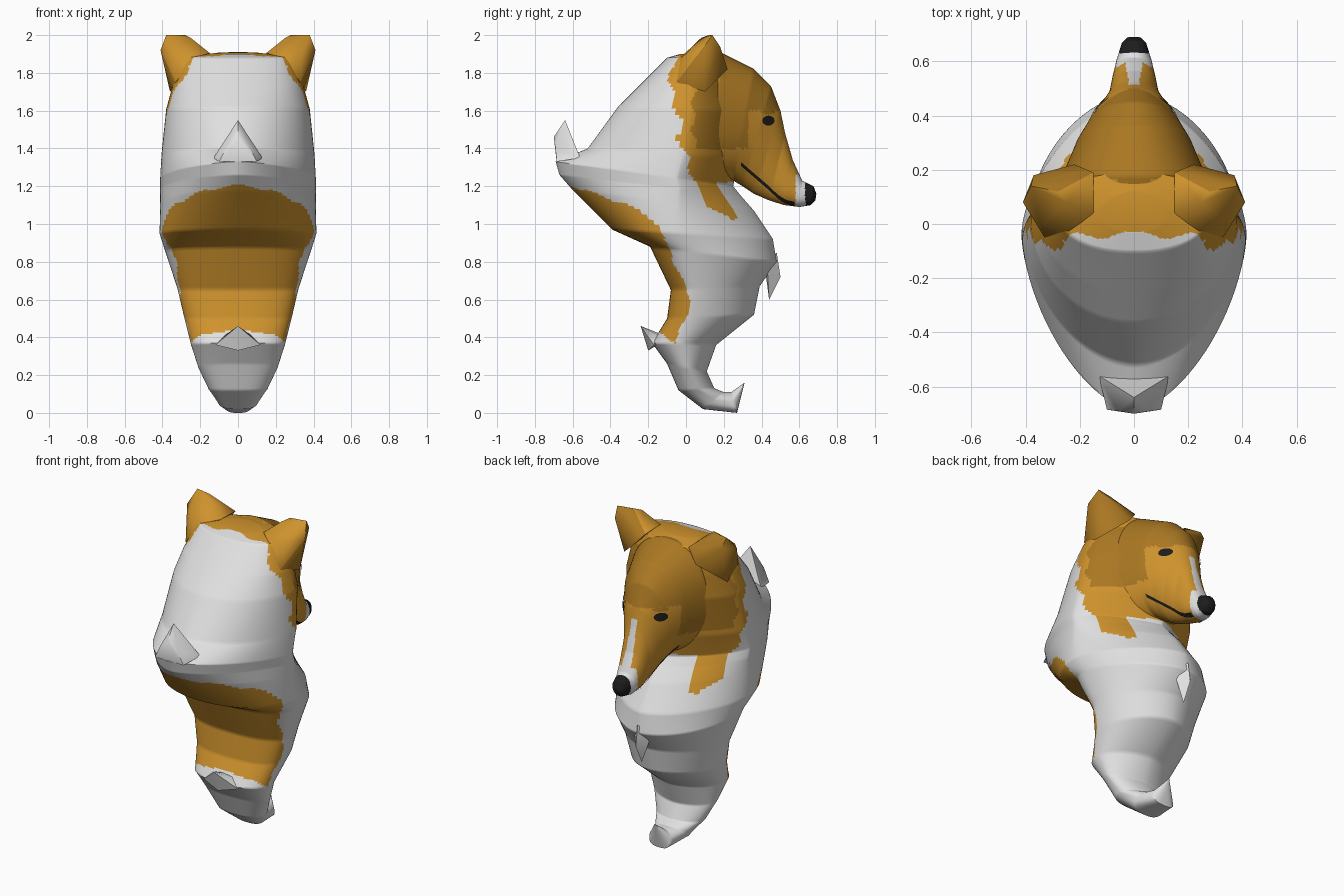
import bpy, bmesh, math
from mathutils import Vector
from mathutils.bvhtree import BVHTree

if "Cube" in bpy.data.objects:
    bpy.data.objects.remove(bpy.data.objects["Cube"])


def mat(name, r, g, b):
    m = bpy.data.materials.new(name)
    m.diffuse_color = (r, g, b, 1)
    m.use_nodes = True
    m.node_tree.nodes["Principled BSDF"].inputs["Base Color"].default_value = m.diffuse_color
    return m


MATS = [mat("white_fur", .75, .75, .75), mat("tan_fur", .62, .29, .026),
        mat("dark_tan_fur", .40, .185, .016), mat("black", .012, .012, .012)]
WHITE, TAN, DARK, BLACK = range(4)


def finish(name, bm, rule):
    bmesh.ops.recalc_face_normals(bm, faces=bm.faces[:])
    for f in bm.faces:
        f.material_index = rule(f.calc_center_median(), f.normal)
    me = bpy.data.meshes.new(name)
    bm.to_mesh(me)
    bm.free()
    for m in MATS:
        me.materials.append(m)
    ob = bpy.data.objects.new(name, me)
    bpy.context.collection.objects.link(ob)
    return ob


def interp(table, t):
    for (a, va), (b, vb) in zip(table, table[1:]):
        if t <= b:
            return va + (vb - va) * max(0, (t - a) / (b - a))
    return table[-1][1]


def loft(name, rows, rule, front_taper=0.0, sub=14, seg=96):
    """Rows: start y,z / end y,z / half width / where it is widest / taper."""
    fine = []
    for p, q in zip(rows, rows[1:]):
        fine += [[a + (b - a) * i / sub for a, b in zip(p, q)] for i in range(sub)]
    fine.append(rows[-1])
    bm = bmesh.new()
    rings = []
    for by, bz, fy, fz, hw, w, power in fine:
        B, F = Vector((0, by, bz)), Vector((0, fy, fz))
        C = B.lerp(F, w)
        ring = []
        for k in range(seg):
            a = math.tau * k / seg
            e = power + front_taper * (math.cos(a) > 0)
            u, s = [math.copysign(abs(v) ** e, v) for v in (math.cos(a), math.sin(a))]
            p = C.lerp(F, u) if u > 0 else C.lerp(B, -u)
            ring.append(bm.verts.new((hw * s, p.y, p.z)))
        rings.append(ring)
    for r, s in zip(rings, rings[1:]):
        for k in range(seg):
            j = (k + 1) % seg
            bm.faces.new((r[k], r[j], s[j], s[k]))
    bm.faces.new(rings[0])
    bm.faces.new(rings[-1])
    return finish(name, bm, rule)


def hull(name, pts, rule, mirror=False):
    bm = bmesh.new()
    for x, y, z in pts:
        bm.verts.new((x, y, z))
        if mirror and x:
            bm.verts.new((-x, y, z))
    bmesh.ops.convex_hull(bm, input=bm.verts[:])
    bmesh.ops.delete(bm, geom=[v for v in bm.verts if not v.link_faces], context='VERTS')
    return finish(name, bm, rule)


# fur colour boundaries as y by height
MANTLE = [(.96, .30), (1.08, .15), (1.2, .06), (1.35, .0), (1.4, -.04), (1.55, -.03),
          (1.7, -.07), (1.86, -.08), (1.9, -.04)]
RUMP = [(.36, -.07), (.5, .0), (.6, .03), (.8, -.06), (.98, -.14), (1.1, -.28),
        (1.13, -.4), (1.2, -.58)]


def cheek_patch(c):
    edge = .04 + .015 * math.sin(45 * c.z)
    return 1.4 < c.z < 1.8 and edge < c.y < .33 and abs(c.x) > .14


def body_rule(c, n):
    wave = .018 * math.sin(38 * c.z) + .012 * math.sin(31 * abs(c.x) + 1)
    if c.z > .97 and c.y > interp(MANTLE, c.z) + wave:
        if c.z > 1.22 or (abs(c.x) > .2 and c.z > 1.0 + wave):
            return DARK if cheek_patch(c) else TAN
    low = .435 - .08 * min(1, abs(c.x) / .25) ** 4 + wave * .5
    high = 1.19 - .1 * (abs(c.x) / .4) ** 2 + wave * .6
    if low < c.z < high and c.y < interp(RUMP, c.z) + wave * .3:
        return TAN
    return WHITE


# body: back line, front line, half width
body = loft("body", [
    (-.03, 1.90, .12, 1.91, .12, .5, .9),
    (-.10, 1.88, .20, 1.89, .28, .5, .9),
    (-.25, 1.73, .26, 1.74, .345, .55, .95),
    (-.36, 1.62, .30, 1.60, .38, .58, 1.0),
    (-.52, 1.40, .28, 1.35, .405, .63, 1.1),
    (-.69, 1.33, .25, 1.20, .412, .68, 1.25),
    (-.67, 1.26, .29, 1.15, .412, .66, 1.25),
    (-.60, 1.18, .36, 1.07, .412, .58, 1.15),
    (-.39, .97, .46, .92, .415, .42, .95),
    (-.19, .88, .48, .80, .385, .32, .85),
    (-.08, .65, .39, .67, .32, .3, .8),
    (-.10, .50, .36, .52, .285, .3, .8),
    (-.18, .37, .16, .36, .25, .45, .85),
    (-.10, .26, .11, .22, .21, .5, .85),
    (-.04, .12, .15, .13, .155, .5, .8),
    (.09, .02, .20, .11, .105, .5, .7),
    (.27, .0, .24, .11, .075, .5, .7),
    (.31, .16, .31, .16, .002, .5, 1)], body_rule, front_taper=.28)


def head_rule(c, n):
    if c.y > .63 + .1 * (1.15 - c.z) * (c.z < 1.15):
        return BLACK
    if c.y > .58 and c.z < 1.26:
        return WHITE
    if c.y > .5 and c.z < 1.53 and n.z > 0 and abs(c.x) < .022 + .06 * max(0, 1.42 - c.z):
        return WHITE
    if cheek_patch(c):
        return DARK
    crown = .13 + .03 * abs(math.sin(22 * c.x))
    return DARK if c.z > 1.6 and c.y > crown else TAN


# head: jaw line, brow line, half width
head = loft("head", [
    (.0, 1.30, -.02, 1.87, .24, .55, .9),
    (.15, 1.22, .18, 1.91, .27, .5, .9),
    (.25, 1.23, .36, 1.82, .21, .5, .95),
    (.30, 1.20, .45, 1.73, .165, .5, 1.0),
    (.36, 1.16, .50, 1.60, .122, .5, 1.0),
    (.44, 1.125, .525, 1.48, .092, .45, .95),
    (.52, 1.10, .565, 1.34, .08, .42, .9),
    (.60, 1.09, .615, 1.23, .064, .45, .9),
    (.66, 1.10, .675, 1.20, .045, .5, .9),
    (.685, 1.125, .69, 1.16, .025, .5, .9)], head_rule)

# ears
solids = [body, head]
for side, label in ((1, "right_ear"), (-1, "left_ear")):
    pts = [(.15, .19, 1.9), (.15, .04, 1.905), (.25, .08, 1.985), (.28, .12, 2.0),
           (.38, .14, 2.0), (.41, .08, 1.92), (.36, .1, 1.70), (.33, -.05, 1.75),
           (.22, .22, 1.82), (.37, .18, 1.94), (.24, -.03, 1.88), (.34, .0, 1.9)]
    solids.append(hull(label, [(x * side, y, z) for x, y, z in pts],
                       lambda c, n: DARK if n.y > .3 or abs(n.x) > .9 else TAN))

# curled fur tufts
plain = lambda c, n: WHITE
solids += [
    hull("back_tuft", [(0, -.64, 1.55), (.06, -.69, 1.41), (.10, -.685, 1.33),
                       (.13, -.56, 1.35), (0, -.70, 1.46), (0, -.59, 1.40)], plain, True),
    hull("lower_back_tuft", [(0, -.24, .46), (.12, -.17, .36), (.1, -.1, .39),
                             (0, -.2, .33), (0, -.14, .42)], plain, True),
    hull("chest_tuft", [(0, .44, .60), (0, .50, .72), (0, .48, .85),
                        (.06, .43, .78), (0, .42, .75)], plain, True)]


def tree_of(ob):
    bm = bmesh.new()
    bm.from_mesh(ob.data)
    tree = BVHTree.FromBMesh(bm)
    bm.free()
    return tree


def inside(tree, p):
    hits, p = 0, p.copy()
    d = Vector((.137, .061, 1)).normalized()
    while hits < 20:
        q = tree.ray_cast(p, d)[0]
        if q is None:
            break
        hits += 1
        p = q + d * 1e-4
    return hits % 2 == 1


# trim away the faces buried in a neighbouring part
trees = [tree_of(ob) for ob in solids]
head_tree = trees[1]
for ob in solids:
    others = [t for o, t in zip(solids, trees) if o != ob]
    bm = bmesh.new()
    bm.from_mesh(ob.data)
    state = {v: [inside(t, v.co) for t in others] for v in bm.verts}
    buried = [f for f in bm.faces
              if any(all(flags) for flags in zip(*[state[v] for v in f.verts]))]
    bmesh.ops.delete(bm, geom=buried, context='FACES')
    bm.to_mesh(ob.data)
    bm.free()


# eyes and mouth line, laid on the head surface
def on_head(side, y, z):
    p, n, _, _ = head_tree.ray_cast(Vector((side, y, z)), Vector((-side, 0, 0)))
    return p + n * .005


def plate(name, side, rows, index):
    bm = bmesh.new()
    vs = [[bm.verts.new(on_head(side, *p)) for p in row] for row in rows]
    for r, s in zip(vs, vs[1:]):
        for k in range(len(r) - 1):
            bm.faces.new((r[k], r[k + 1], s[k + 1], s[k]))
    ob = finish(name, bm, lambda c, n: index)
    if ob.data.polygons[0].normal.x * side < 0:
        ob.data.flip_normals()


def eye_rows(cy, cz, ry, rz, n=10):
    rows = []
    for i in range(n + 1):
        a = math.pi * (.04 + .92 * i / n)
        y, h = cy - ry * math.cos(a), rz * math.sin(a)
        rows.append([(y, cz - h), (y, cz), (y, cz + h)])
    return rows


for side, label in ((1, "right"), (-1, "left")):
    plate(label + "_eye", side, eye_rows(.433, 1.547, .032, .026), BLACK)
    plate(label + "_brow", side, eye_rows(.43, 1.592, .035, .012), DARK)
    line = [(.29, 1.32), (.36, 1.26), (.43, 1.20), (.49, 1.145), (.53, 1.12), (.575, 1.11)]
    ys = [.29 + .285 * i / 24 for i in range(25)]
    plate(label + "_mouth", side,
          [[(y, interp(line, y) - .01), (y, interp(line, y) + .01)] for y in ys], BLACK)

# smooth shading with sharp creases kept
for ob in bpy.context.collection.objects:
    ob.select_set(True)
    bpy.context.view_layer.objects.active = ob
bpy.ops.object.shade_smooth_by_angle(angle=math.radians(60))
